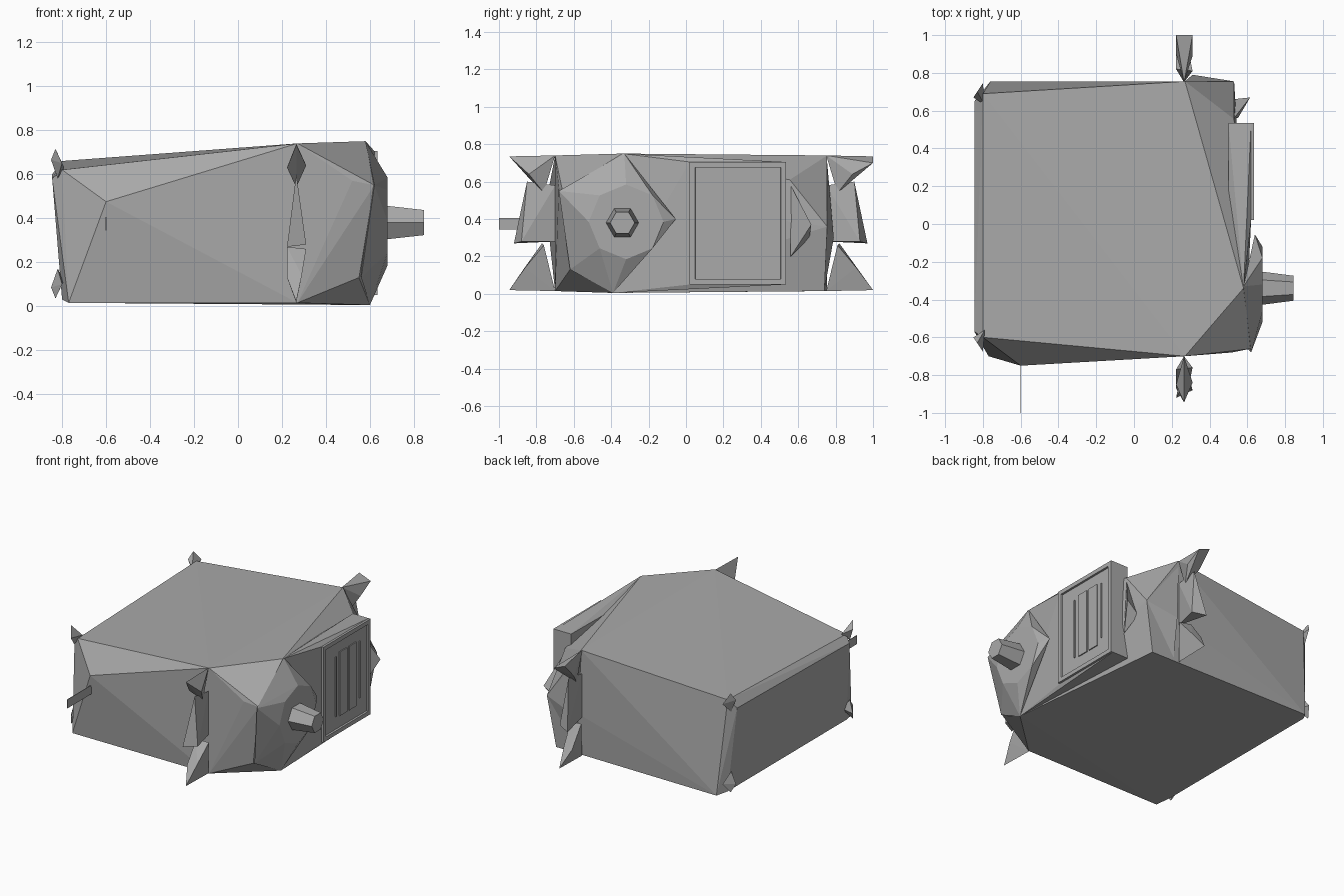
import bpy, bmesh
from math import radians
from mathutils import Matrix, Vector

cube = bpy.data.objects.get("Cube")
if cube:
    bpy.data.objects.remove(cube, do_unlink=True)

# One grey for everything
grey = bpy.data.materials.new("plain_grey")
grey.use_nodes = True
COLOUR = (0.4, 0.4, 0.4, 1)
grey.diffuse_color = COLOUR
grey.node_tree.nodes["Principled BSDF"].inputs["Base Color"].default_value = COLOUR


def finish(name, bm):
    bmesh.ops.recalc_face_normals(bm, faces=bm.faces)
    mesh = bpy.data.meshes.new(name)
    bm.to_mesh(mesh)
    bm.free()
    mesh.materials.append(grey)
    obj = bpy.data.objects.new(name, mesh)
    bpy.context.collection.objects.link(obj)
    return obj


def hull(name, points):
    """Faceted solid wrapped around a few corner points."""
    bm = bmesh.new()
    for p in points:
        bm.verts.new(p)
    res = bmesh.ops.convex_hull(bm, input=bm.verts)
    loose = [g for g in res["geom_interior"] if isinstance(g, bmesh.types.BMVert)]
    bmesh.ops.delete(bm, geom=loose, context='VERTS')
    return finish(name, bm)


def box(name, lo, hi):
    return hull(name, [(x, y, z) for x in (lo[0], hi[0])
                       for y in (lo[1], hi[1]) for z in (lo[2], hi[2])])


# Main body: slightly sloping top, full bottom, bulged side
hull("body", [
    (-.80, -.60, .62), (-.80, .69, .66), (.27, -.70, .74), (.27, .755, .74), (.58, -.34, .75),
    (-.60, -.75, .475),
    (-.77, -.70, .015), (.27, -.70, .015), (.60, -.39, .005), (.47, .74, .015), (-.76, .755, .015),
    (-.845, -.57, .58), (-.845, .65, .60), (-.80, -.60, .03), (-.80, .69, .03),
    (.52, -.68, .57), (.62, -.66, .55), (.55, -.62, .13),
    (.53, .555, .61), (.53, .755, .36)])

# Right wall carrying the door panel
hull("right_wall", [
    (.58, -.34, .75), (.60, -.39, .005), (.50, .10, .70), (.50, .10, .03)] +
    [(x, y, z) for x, y in ((.62, .02), (.62, .535), (.50, .535)) for z in (.05, .705)])

# Door panel with a sunken centre
bm = bmesh.new()
bmesh.ops.create_cube(bm, size=1, matrix=Matrix.Translation((.61, .2775, .3775))
                      @ Matrix.Diagonal((.05, .515, .655, 1)))
face = max(bm.faces, key=lambda f: f.calc_center_median().x)
bmesh.ops.inset_region(bm, faces=[face], thickness=.04)
bmesh.ops.inset_region(bm, faces=[face], thickness=.003, depth=-.012)
finish("door_panel", bm)
for i, (y, z0, z1) in enumerate([(.17, .17, .58), (.25, .16, .6), (.35, .16, .6), (.43, .2, .59)]):
    half = .04 if i in (1, 2) else .004
    box(f"door_slat_{i + 1}", (.61, y - half, z0), (.63, y + half, z1))

# Boss around the knob
boss = [(.64, -.055, .40), (.58, -.33, .75), (.62, -.68, .55), (.56, -.62, .13), (.60, -.39, .005)]
for k in range(8):
    spoke = Matrix.Rotation(radians(45 * k), 4, 'X') @ Vector((0, .2, 0))
    boss.append(Vector((.68, -.32, .385)) + spoke)
hull("knob_boss", boss)

# Six-sided knob
bm = bmesh.new()
bmesh.ops.create_cone(bm, cap_ends=True, segments=6, radius1=.09, radius2=.066, depth=.185,
                      matrix=Matrix.Translation((.7525, -.34, .38)) @ Matrix.Rotation(radians(90), 4, 'Y'))
finish("knob", bm)

# Upright brackets of pointed shards, front and back
XM, XL, XR = .265, .223, .31
for side, sign, base, tip in (("front", -1, .70, .945), ("back", 1, .75, 1.0)):
    def shard(part, pts):
        hull(f"{side}_bracket_{part}", [(x, sign * y, z) for x, y, z in pts])
    end = XR if sign > 0 else XM
    start = XL if sign > 0 else XM
    shard("top", [(XM, base, .74), (start, tip, .735), (end, tip, .70 if sign > 0 else .735),
                  (XL, base + .15, .63), (XR, base + .14, .64), (XM, base + .06, .54)])
    shard("middle", [(XM, base, .58), (XM, base + .15, .60), (XM, base + .12, .48),
                     (XL, base + .22, .27), (XR, base + .18, .28), (XM, base, .28)])
    shard("bottom", [(XM, base, .015), (XM, tip, .02), (XL, base + .07, .27),
                     (XR, base + .06, .26), (XL, base + .17, .13), (XR - .02, base + .16, .14)])

# Shard beside the door, and the corner post it hangs on
hull("door_shard", [(.53, .56, .58), (.615, .67, .37), (.52, .66, .30), (.55, .56, .20)])
hull("back_corner_post", [(.27, .755, .70), (.31, .79, .30), (.53, .755, .36), (.30, .74, .02), (.40, .70, .4)])

# Small pointed corner clips on the left side
for name, y, out in (("front", -.60, -1), ("back", .67, 1)):
    for level, z, up in (("top", .63, 1), ("bottom", .12, -1)):
        hull(f"{name}_{level}_clip", [
            (-.79, y - out * .04, z), (-.85, y, z + up * .035), (-.83, y + out * .03, z + up * .085),
            (-.80, y + out * .075, z + up * .02), (-.82, y + out * .01, z - up * .05)])

# Thin blade sticking out of the front
box("front_blade", (-.602, -1.0, .345), (-.598, -.70, .405))
